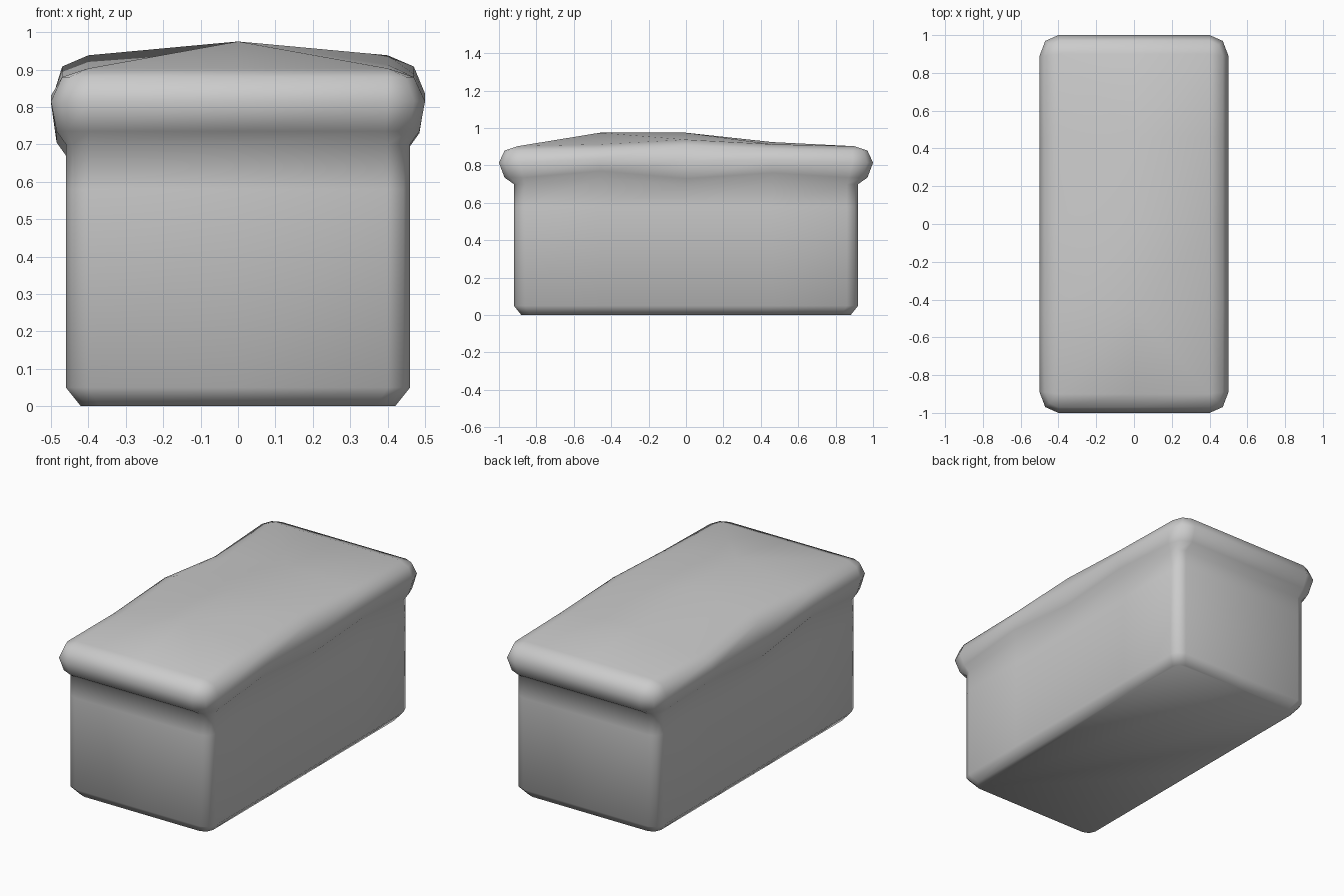
import bpy, bmesh

cube = bpy.data.objects.get("Cube")
if cube:
    bpy.data.objects.remove(cube, do_unlink=True)

mat = bpy.data.materials.new("plain_grey")
mat.use_nodes = True
grey = (0.6, 0.6, 0.6, 1)
mat.diffuse_color = grey
mat.node_tree.nodes["Principled BSDF"].inputs["Base Color"].default_value = grey

STATIONS = (-0.46, 0, 0.46)
# height changes of the uneven rim at the three stations, per side
UNDER = {1: (0.035, -0.005, 0.025), -1: (0.03, -0.03, 0.01)}
CREST = {1: (0.01, 0.035, 0.01), -1: (0.0, 0.035, -0.03)}
RIDGE = (0.975, 0.975, 0.925)


def ring(bm, hx, hy, z, rx, ry, under=0, crest=0):
    """Rounded rectangle, counter-clockwise from the front middle."""
    def corner(sx, sy):
        pts = [(hx, hy - ry), (hx - rx * 0.3, hy - ry * 0.28), (hx - rx, hy)]
        return [(sx * x, sy * y, z) for x, y in pts]

    def side(sx):
        return [(sx * hx, y, z + under * u + crest * c)
                for y, u, c in zip(STATIONS, UNDER[sx], CREST[sx])]

    pts = [(0, -hy, z)] + corner(1, -1)[::-1] + side(1) + corner(1, 1)
    pts += [(0, hy, z)] + corner(-1, 1)[::-1] + side(-1)[::-1] + corner(-1, -1)
    return [bm.verts.new(p) for p in pts]


bm = bmesh.new()
# box walls, then the bulging rim
rings = [
    ring(bm, 0.42, 0.88, 0, 0.05, 0.05),
    ring(bm, 0.46, 0.92, 0.05, 0.06, 0.06),
    ring(bm, 0.46, 0.92, 0.58, 0.06, 0.06),
    ring(bm, 0.46, 0.92, 0.70, 0.06, 0.06, 1),
    ring(bm, 0.485, 0.97, 0.735, 0.09, 0.1, 1),
    ring(bm, 0.50, 1.0, 0.815, 0.10, 0.11, 0.5, 0.3),
    ring(bm, 0.47, 0.97, 0.88, 0.07, 0.08, 0, 0.8),
    ring(bm, 0.40, 0.90, 0.903, 0, 0, 0, 1),
]
for low, high in zip(rings, rings[1:]):
    for i in range(len(low)):
        j = (i + 1) % len(low)
        bm.faces.new((low[i], low[j], high[j], high[i]))
bm.faces.new(rings[0][::-1])

# domed top: a ridge along the middle between the two crests
top = rings[-1]
ridge = [bm.verts.new((0, y, z)) for y, z in zip(STATIONS, RIDGE)]
middle = [top[0], *ridge, top[10]]
right = [top[3], *top[4:7], top[7]]
left = [top[17], *top[16:13:-1], top[13]]
for k in range(4):
    for a, b in ((middle, right), (left, middle)):
        quad = [a[k], b[k], b[k + 1], a[k + 1]]
        # split the end quads from the ridge to the corners
        cut = k == 0 and a is middle or k == 3 and a is left
        q = quad[1:] + quad[:1] if cut else quad
        bm.faces.new((q[0], q[1], q[2]))
        bm.faces.new((q[0], q[2], q[3]))

bmesh.ops.remove_doubles(bm, verts=bm.verts, dist=0.0005)
bmesh.ops.recalc_face_normals(bm, faces=bm.faces)
for f in bm.faces:
    f.smooth = True
mesh = bpy.data.meshes.new("rimmed_box")
bm.to_mesh(mesh)
bm.free()
mesh.materials.append(mat)
box = bpy.data.objects.new("rimmed_box", mesh)
bpy.context.collection.objects.link(box)
